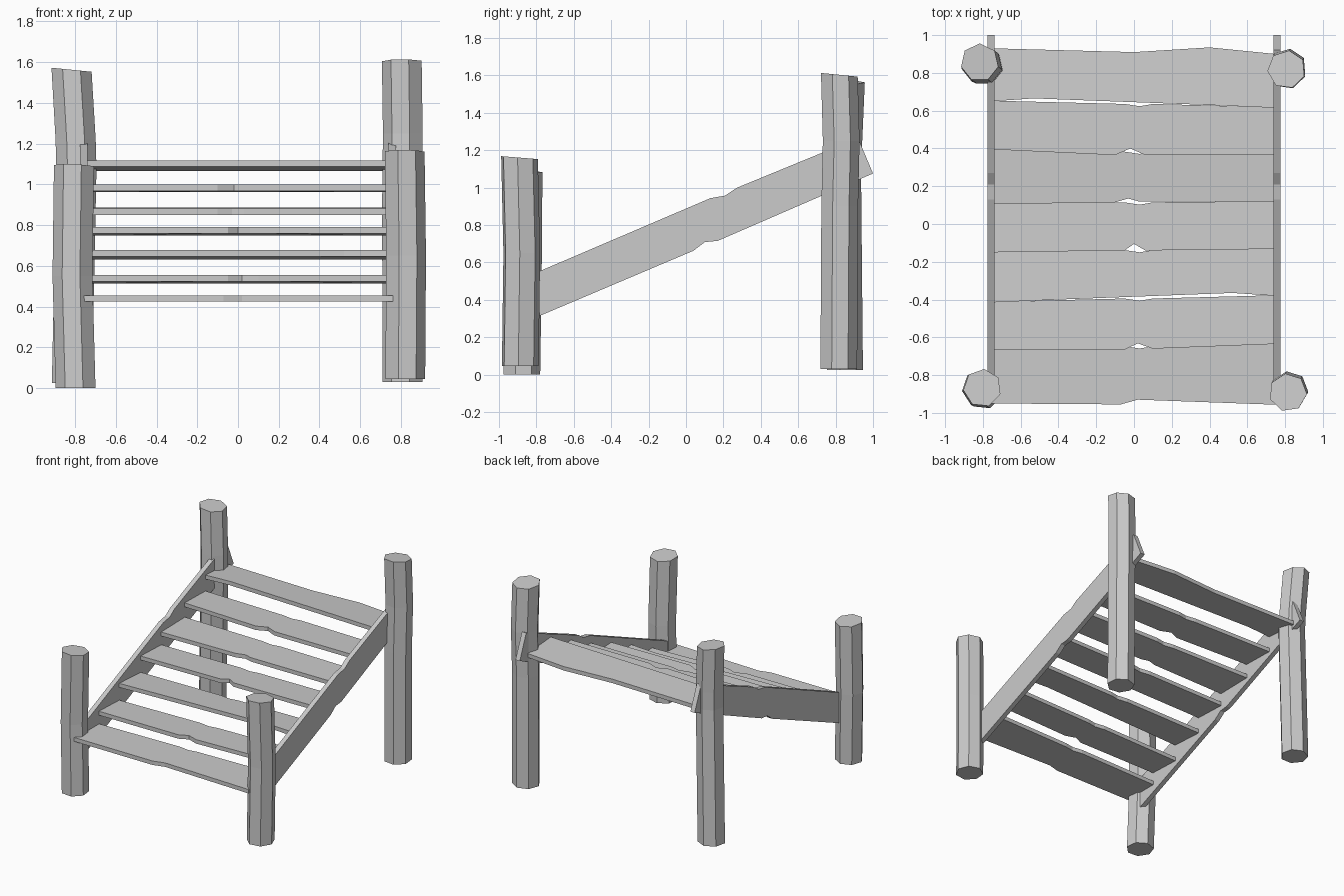
import bpy, bmesh
from math import cos, sin, radians, tau

if "Cube" in bpy.data.objects:
    bpy.data.objects.remove(bpy.data.objects["Cube"])


def mesh_object(name, verts, faces):
    me = bpy.data.meshes.new(name)
    me.from_pydata(verts, [], faces)
    bm = bmesh.new()
    bm.from_mesh(me)
    bmesh.ops.recalc_face_normals(bm, faces=bm.faces)
    bm.to_mesh(me)
    bm.free()
    ob = bpy.data.objects.new(name, me)
    bpy.context.collection.objects.link(ob)
    return ob


def loft(name, rings):
    """Closed skin through equal-length vertex rings, capped at both ends."""
    n = len(rings[0])
    verts = [v for r in rings for v in r]
    faces = [tuple(range(n)), tuple(range(len(verts) - n, len(verts)))]
    for k in range(len(rings) - 1):
        for i in range(n):
            j = (i + 1) % n
            faces.append((k * n + i, k * n + j, (k + 1) * n + j, (k + 1) * n + i))
    return mesh_object(name, verts, faces)


def post(name, phase, tilt, stations, r=0.101, sides=7):
    """Crooked log: stations are (x, y, z) ring centres, tilt slopes the top cut."""
    rings = []
    for k, (x, y, z) in enumerate(stations):
        ring = []
        for i in range(sides):
            a = radians(phase) + tau * i / sides
            dx, dy = r * cos(a), r * sin(a)
            dz = tilt[0] * dx + tilt[1] * dy if k == len(stations) - 1 else 0
            ring.append((x + dx, y + dy, z + dz))
        rings.append(ring)
    loft(name, rings)


# Four rough-hewn posts
post("front_left_post", 84, (-0.04, -0.08),
     [(-0.795, -0.88, 0), (-0.81, -0.872, 0.55), (-0.803, -0.868, 1.09)])
post("front_right_post", 98, (0, -0.08),
     [(0.818, -0.888, 0.045), (0.822, -0.88, 0.65), (0.815, -0.892, 1.16)])
post("back_left_post", 90, (-0.1, 0),
     [(-0.815, 0.845, 0.025), (-0.793, 0.835, 1.08), (-0.797, 0.84, 1.22), (-0.817, 0.855, 1.562)])
post("back_right_post", 82, (0, -0.1),
     [(0.81, 0.815, 0.03), (0.808, 0.82, 0.9), (0.812, 0.828, 1.25), (0.807, 0.818, 1.603)])

# Sloping side boards, with a worn kink halfway
TOP = [(-0.93, 0.49), (0.13, 0.943), (0.21, 0.957), (0.27, 0.998), (0.92, 1.265)]
BOTTOM = [(-0.85, 0.285), (0.04, 0.662), (0.10, 0.708), (0.17, 0.715), (1.0, 1.075)]
for name, s in (("left_side_board", -1), ("right_side_board", 1)):
    rings = []
    for (yt, zt), (yb, zb) in zip(TOP, BOTTOM):
        rings.append([(s * 0.738, yt, zt), (s * 0.775, yt, zt),
                      (s * 0.775, yb, zb), (s * 0.738, yb, zb)])
    loft(name, rings)

# Step planks: top height, tilt drop toward the back, front edge points (x, y)
STEPS = [
    (0.455, 0.000, [(-0.77, -0.95), (-0.07, -0.955), (0.02, -0.93), (0.76, -0.957)]),
    (0.555, 0.010, [(-0.75, -0.665), (-0.05, -0.665), (0.02, -0.632), (0.10, -0.66), (0.75, -0.635)]),
    (0.677, 0.015, [(-0.75, -0.415), (-0.4, -0.4), (0.52, -0.365), (0.75, -0.38)]),
    (0.790, 0.010, [(-0.75, -0.15), (-0.05, -0.14), (0, -0.105), (0.06, -0.14), (0.75, -0.132)]),
    (0.880, -0.005, [(-0.75, 0.105), (-0.1, 0.115), (-0.03, 0.135), (0.03, 0.118), (0.75, 0.118)]),
    (0.998, 0.006, [(-0.75, 0.395), (-0.1, 0.365), (-0.02, 0.4), (0.06, 0.365), (0.75, 0.365)]),
    (1.117, 0.020, [(-0.75, 0.65), (-0.53, 0.665), (0.4, 0.63), (0.75, 0.615)]),
]
LAST_BACK = [(-0.75, 0.93), (0, 0.91), (0.4, 0.935), (0.75, 0.90)]
THICK = 0.031
for k, (z, drop, front) in enumerate(STEPS):
    if k < 6:
        nxt = STEPS[k + 1][2]
        y0, y1 = nxt[0][1] + 0.003, nxt[-1][1] + 0.003
        ym = (y0 + y1) / 2
        w = front[-1][0]
        back = [(front[0][0], y0), (-0.05, ym), (0.03, ym - 0.012), (0.1, ym), (w, y1)]
    else:
        back = LAST_BACK
    outline = [(x, y, z) for x, y in front] + [(x, y, z - drop) for x, y in reversed(back)]
    loft(f"step_plank_{k + 1}", [[(x, y, h - THICK) for x, y, h in outline], outline])
